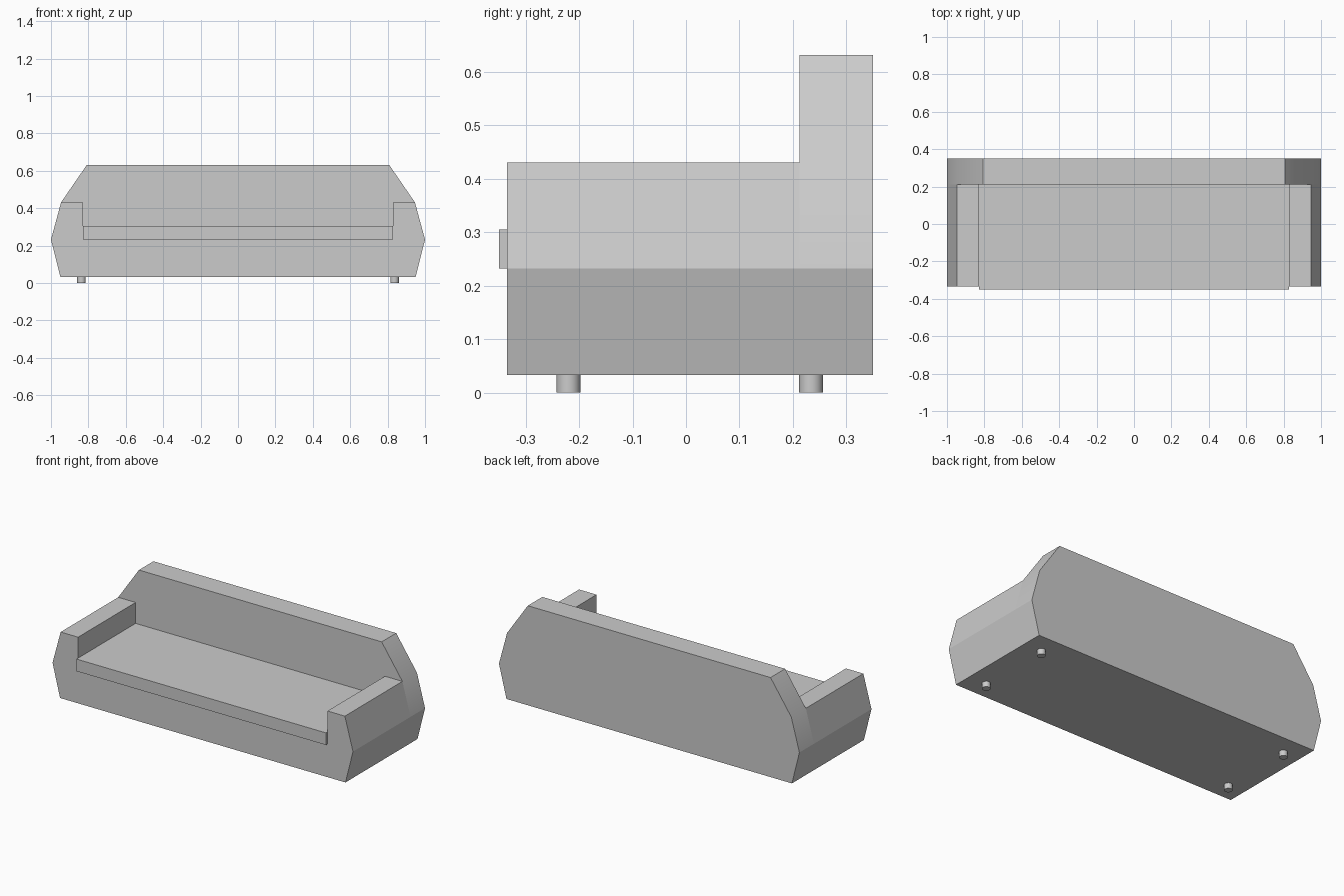
import bpy, bmesh, math

if "Cube" in bpy.data.objects:
    bpy.data.objects.remove(bpy.data.objects["Cube"])


def extrude_profile(name, half, y0, y1, smooth=None):
    """Mirror a right-hand (x, z) outline across x = 0 and extrude it along y."""
    outline = half + [(-x, z) for x, z in reversed(half)]
    bm = bmesh.new()
    face = bm.faces.new([bm.verts.new((x, y0, z)) for x, z in outline])
    ext = bmesh.ops.extrude_face_region(bm, geom=[face], use_keep_orig=True)
    for v in ext["geom"]:
        if isinstance(v, bmesh.types.BMVert):
            v.co.y = y1
    bmesh.ops.recalc_face_normals(bm, faces=bm.faces[:])
    mesh = bpy.data.meshes.new(name)
    bm.to_mesh(mesh)
    bm.free()
    obj = bpy.data.objects.new(name, mesh)
    bpy.context.collection.objects.link(obj)
    if smooth:
        smooth_by_angle(obj, smooth)
    return obj


def smooth_by_angle(obj, degrees):
    bpy.ops.object.select_all(action='DESELECT')
    obj.select_set(True)
    bpy.context.view_layer.objects.active = obj
    bpy.ops.object.shade_smooth_by_angle(angle=math.radians(degrees))


FRONT, BACK_FRONT, REAR = -0.335, 0.212, 0.35
BOTTOM, WAIST, ARM_TOP, TOP = 0.033, 0.232, 0.431, 0.632
ARM_IN = 0.83

# base with both armrests, one U-shaped profile
extrude_profile("base_and_armrests",
                [(0.95, BOTTOM), (1.0, WAIST), (0.946, ARM_TOP),
                 (ARM_IN, ARM_TOP), (ARM_IN, WAIST)], FRONT, BACK_FRONT)

# backrest, softly shaded along its upper sides
extrude_profile("backrest",
                [(0.95, BOTTOM), (1.0, WAIST), (0.946, ARM_TOP), (0.808, TOP)],
                BACK_FRONT, REAR, smooth=25)

# seat cushion, slightly proud of the base
extrude_profile("seat", [(ARM_IN, WAIST), (ARM_IN, 0.305)], -0.35, BACK_FRONT)

# feet
for side, x in (("left", -0.837), ("right", 0.837)):
    for end, y in (("front", -0.22), ("back", 0.234)):
        bpy.ops.mesh.primitive_cylinder_add(vertices=24, radius=0.0225, depth=BOTTOM,
                                            location=(x, y, BOTTOM / 2))
        foot = bpy.context.object
        foot.name = f"{end}_{side}_foot"
        smooth_by_angle(foot, 30)
